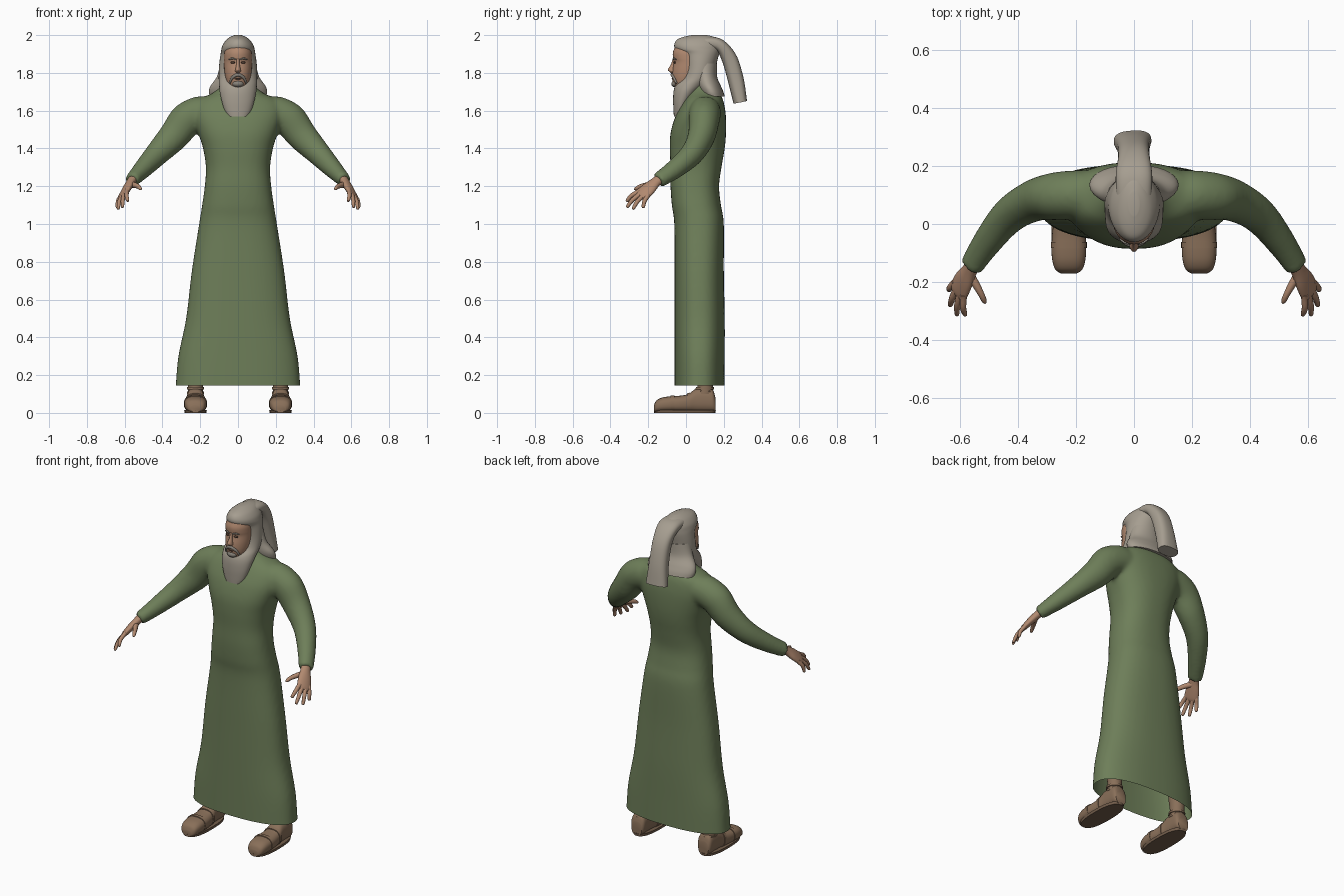
import bpy, bmesh, math
from mathutils import Vector, Matrix

cube = bpy.data.objects.get("Cube")
if cube:
    bpy.data.objects.remove(cube, do_unlink=True)


def material(name, rgb):
    m = bpy.data.materials.new(name)
    m.use_nodes = True
    m.diffuse_color = (*rgb, 1)
    m.node_tree.nodes["Principled BSDF"].inputs["Base Color"].default_value = (*rgb, 1)
    return m


GREEN = material("robe green", (.155, .21, .1))
CLOTH = material("linen grey", (.38, .34, .28))
SKIN = material("skin", (.44, .25, .16))
LEATHER = material("brown leather", (.25, .16, .1))
SOLE = material("dark sole", (.17, .11, .07))
HAIR = material("grey whiskers", (.24, .22, .19))
DARK = material("dark brown", (.08, .045, .03))


def spline(a, b, c, d, t):
    return .5 * (2 * b + (c - a) * t + (2 * a - 5 * b + 4 * c - d) * t * t
                 + (3 * b - a - 3 * c + d) * t ** 3)


def power(v, p):
    return math.copysign(abs(v) ** (2 / p), v)


def loft(bm, rings, p=2, sides=32, steps=5, flip=1):
    """Skin rings of (centre, half axis, half axis) with a smooth curve between them."""
    rings = [[Vector(v) for v in r] for r in rings]
    full = []
    for i in range(len(rings) - 1):
        a, b = rings[max(i - 1, 0)], rings[i]
        c, d = rings[i + 1], rings[min(i + 2, len(rings) - 1)]
        full += [[spline(*q, s / steps) for q in zip(a, b, c, d)] for s in range(steps)]
    full.append(rings[-1])
    loops = []
    for c, u, v in full:
        loop = []
        for k in range(sides):
            w = math.tau * k / sides
            co = c + u * power(math.cos(w), p) + v * power(math.sin(w), p)
            loop.append(bm.verts.new((co.x * flip, co.y, co.z)))
        loops.append(loop)
    faces = [bm.faces.new(loops[0]), bm.faces.new(loops[-1])]
    for lo, hi in zip(loops, loops[1:]):
        for k in range(sides):
            j = (k + 1) % sides
            faces.append(bm.faces.new((lo[k], lo[j], hi[j], hi[k])))
    bmesh.ops.recalc_face_normals(bm, faces=faces)


def upright(rows, x=0):
    """Rings from (height, half width, front y, back y)."""
    return [((x, (f + b) / 2, z), (w, 0, 0), (0, (b - f) / 2, 0)) for z, w, f, b in rows]


def tube(path, side):
    """Rings along a path of (x, y, z, half width, half thickness)."""
    pts = [Vector(r[:3]) for r in path]
    out = []
    for i, r in enumerate(path):
        t = (pts[min(i + 1, len(pts) - 1)] - pts[max(i - 1, 0)]).normalized()
        u = Vector(side)
        u = (u - t * u.dot(t)).normalized()
        out.append((pts[i], u * r[3], t.cross(u) * r[4]))
    return out


def finish(name, bm, mat, mirror=False, angle=50):
    me = bpy.data.meshes.new(name)
    bm.to_mesh(me)
    bm.free()
    ob = bpy.data.objects.new(name, me)
    bpy.context.collection.objects.link(ob)
    me.materials.append(mat)
    if mirror:
        ob.modifiers.new("Mirror", 'MIRROR').use_mirror_merge = False
    bpy.ops.object.select_all(action='DESELECT')
    ob.select_set(True)
    bpy.context.view_layer.objects.active = ob
    bpy.ops.object.shade_smooth_by_angle(angle=math.radians(angle))
    return ob


def part(name, rings, mat, mirror=False, **kw):
    bm = bmesh.new()
    loft(bm, rings, **kw)
    return finish(name, bm, mat, mirror)


def ellipsoid(name, loc, size, mat, mirror=False):
    bm = bmesh.new()
    bmesh.ops.create_uvsphere(bm, u_segments=16, v_segments=10, radius=1,
                              matrix=Matrix.LocRotScale(Vector(loc), None, Vector(size)))
    return finish(name, bm, mat, mirror)


# Robe: body and sleeves fused into one skin, then cut open at the hem
bm = bmesh.new()
loft(bm, upright([(.08, .335, -.06, .205), (.145, .33, -.06, .205), (.3, .316, -.06, .205),
                  (.5, .275, -.06, .205), (.75, .245, -.06, .2), (1, .206, -.062, .2),
                  (1.1, .19, -.075, .185)]
                 + [(1.2, .176, -.082, .175), (1.3, .17, -.082, .188), (1.4, .185, -.086, .205),
                    (1.48, .21, -.082, .212), (1.56, .235, -.06, .212), (1.62, .235, -.03, .205),
                    (1.66, .205, -.005, .195), (1.69, .14, .015, .18), (1.72, .1, .035, .16),
                    (1.76, .08, .05, .14)]), p=2.4, sides=48)
ARM = [(.15, .1, 1.59, .085, .085), (.21, .1, 1.585, .085, .09), (.275, .095, 1.55, .082, .09),
       (.345, .08, 1.46, .072, .08), (.43, .03, 1.37, .062, .064),
       (.505, -.06, 1.29, .052, .05), (.563, -.148, 1.23, .043, .037)]
for s in (1, -1):
    loft(bm, tube(ARM, (0, 1, 0)), flip=s)
robe = finish("robe", bm, GREEN)
remesh = robe.modifiers.new("Fuse", 'REMESH')
remesh.mode = 'VOXEL'
remesh.voxel_size = .011
soften = robe.modifiers.new("Soften", 'SMOOTH')
soften.factor = .5
soften.iterations = 8
fused = bpy.data.meshes.new_from_object(robe.evaluated_get(bpy.context.evaluated_depsgraph_get()))
bpy.data.objects.remove(robe, do_unlink=True)
bm = bmesh.new()
bm.from_mesh(fused)
bmesh.ops.bisect_plane(bm, geom=bm.verts[:] + bm.edges[:] + bm.faces[:], plane_co=(0, 0, .145),
                       plane_no=(0, 0, 1), clear_inner=True)
robe = finish("robe", bm, GREEN, angle=80)

# Hands: palm, four fingers and a thumb
across = Vector((.5, .78, -.36)).normalized()
knuckle = Vector((.605, -.23, 1.158))
bm = bmesh.new()
loft(bm, tube([(.552, -.13, 1.245, .03, .025), (.567, -.16, 1.222, .029, .022),
               (.587, -.195, 1.19, .04, .02), (*knuckle, .042, .015),
               (.612, -.243, 1.147, .03, .008)], across), sides=20)
TIPS = [(.583, -.316, 1.12), (.612, -.315, 1.088), (.636, -.283, 1.078), (.641, -.228, 1.085)]
for k, tip in enumerate(TIPS):
    tip = Vector(tip)
    base = knuckle + across * (.0215 * k - .032)
    mid = base.lerp(tip, .5) + Vector((.004, -.004, .005))
    end = base.lerp(tip, .93)
    loft(bm, tube([(*(base + (base - tip) * .2), .012, .011), (*base, .013, .012),
                   (*mid, .0115, .011), (*end, .009, .008), (*tip, .003, .003)], across),
         sides=10, steps=3)
loft(bm, tube([(.572, -.165, 1.21, .018, .016), (.545, -.21, 1.205, .015, .014),
               (.526, -.245, 1.197, .012, .011), (.517, -.265, 1.187, .009, .009),
               (.513, -.274, 1.182, .003, .003)], (0, 0, 1)), sides=10, steps=3)
finish("hands", bm, SKIN, mirror=True)

# Shoes with ankle shafts, straps and soles
FX = .225
FOOT = [(-.17, .028, .035), (-.158, .046, .06), (-.13, .056, .076), (-.09, .06, .083),
        (-.04, .058, .086), (.01, .052, .095), (.05, .047, .122), (.1, .046, .13),
        (.14, .044, .12), (.155, .034, .08)]


def lengthwise(rows):
    return [((FX, y, h / 2 + .004), (w, 0, 0), (0, 0, h / 2)) for y, w, h in rows]


part("shoe", lengthwise(FOOT), LEATHER, True, p=2.5)
part("toe_strap", lengthwise([(-.082, .062, .088), (-.062, .062, .089)]), LEATHER, True, p=2.5)
part("instep_strap", lengthwise([(.005, .055, .099), (.022, .054, .104)]), LEATHER, True, p=2.5)
part("ankle", upright([(.06, .042, .05, .145), (.15, .04, .062, .142), (.24, .045, .05, .15),
                       (.4, .05, .04, .15)], FX), LEATHER, True)
for k in range(2):
    z = .1 + .025 * k
    part("ankle_strap", upright([(z, .046, .05, .148), (z + .012, .046, .053, .148)], FX),
         LEATHER, True)
part("sole", upright([(0, .058, -.168, .155), (.016, .06, -.171, .158)], FX), SOLE, True, p=2.5)

# Face
part("face", upright([(1.7, .035, -.045, .05), (1.73, .052, -.064, .06), (1.77, .065, -.072, .08),
                      (1.81, .072, -.072, .1), (1.855, .074, -.065, .1), (1.88, .074, -.069, .1),
                      (1.91, .072, -.069, .1), (1.945, .062, -.055, .1)]), SKIN)
part("nose", upright([(1.798, .006, -.078, -.05), (1.808, .016, -.09, -.05),
                      (1.818, .014, -.096, -.05), (1.845, .009, -.08, -.05),
                      (1.875, .008, -.07, -.05)]), SKIN, sides=16)
ellipsoid("eye", (.028, -.06, 1.855), (.013, .007, .006), DARK, True)
part("eyebrow", tube([(.01, -.068, 1.87, .003, .003), (.03, -.065, 1.877, .005, .004),
                      (.048, -.053, 1.87, .003, .003)], (0, 0, 1)), HAIR, True, sides=10)
part("moustache", tube([(-.045, -.05, 1.745, .005, .005), (-.03, -.065, 1.775, .008, .007),
                        (0, -.074, 1.79, .009, .008), (.03, -.065, 1.775, .008, .007),
                        (.045, -.05, 1.745, .005, .005)], (0, 0, 1)), HAIR, sides=12)
ellipsoid("lips", (0, -.068, 1.769), (.018, .008, .005), DARK)
ellipsoid("chin_whiskers", (0, -.058, 1.742), (.03, .02, .018), HAIR)

# Headcloth: hood running down into the long beard, neck drape and hanging tail
part("hood_and_beard", upright([(1.568, .05, -.064, -.02), (1.6, .07, -.066, .005),
                                (1.65, .086, -.068, .03), (1.7, .097, -.066, .07),
                                (1.735, .1, -.056, .11), (1.77, .102, -.026, .14),
                                (1.81, .102, -.012, .155), (1.86, .098, -.012, .165),
                                (1.9, .092, -.025, .175)]
                               + [(1.925, .088, -.056, .18), (1.95, .08, -.062, .178),
                                  (1.975, .062, -.048, .165), (1.99, .042, -.015, .15),
                                  (2, .018, .03, .11)]), CLOTH)
part("neck_drape", upright([(1.85, .092, .03, .165), (1.78, .112, .045, .165),
                            (1.73, .146, .06, .185), (1.7, .154, .07, .198),
                            (1.675, .15, .08, .205)]), CLOTH)
part("headcloth_tail", tube([(0, .06, 1.955, .06, .035), (0, .165, 1.952, .063, .034),
                             (0, .225, 1.885, .055, .04), (-.002, .262, 1.77, .055, .042),
                             (-.005, .287, 1.645, .065, .036)], (1, .06, 0)), CLOTH, p=2.6)
